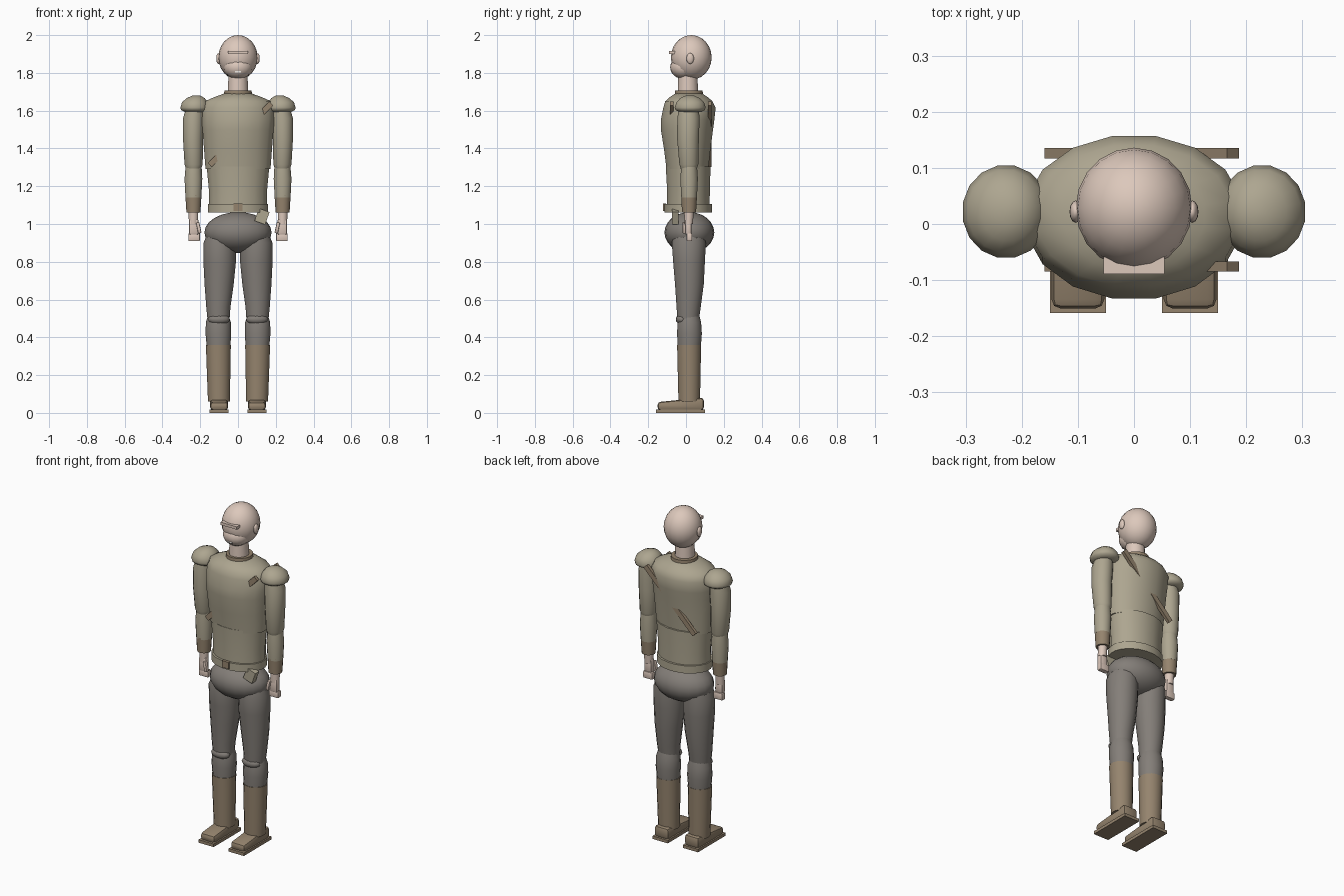
import bpy, bmesh, math
from mathutils import Matrix, Vector


def mat(name, c):
    m = bpy.data.materials.new(name)
    m.diffuse_color = (*c, 1)
    return m


SKIN = mat("skin", (0.72, 0.58, 0.50))
CLOTH = mat("tunic_cloth", (0.42, 0.38, 0.28))
GREY = mat("trouser_cloth", (0.23, 0.21, 0.19))
BROWN = mat("leather", (0.30, 0.23, 0.155))
PALE = mat("pale", (0.85, 0.82, 0.78))


def finish(bm, name, m, angle=50):
    bmesh.ops.recalc_face_normals(bm, faces=bm.faces)
    me = bpy.data.meshes.new(name)
    bm.to_mesh(me)
    bm.free()
    me.materials.append(m)
    ob = bpy.data.objects.new(name, me)
    bpy.context.collection.objects.link(ob)
    bpy.ops.object.select_all(action='DESELECT')
    bpy.context.view_layer.objects.active = ob
    ob.select_set(True)
    if angle:
        bpy.ops.object.shade_smooth_by_angle(angle=math.radians(angle))
    return ob


def loft(name, rings, m, n=16, angle=50):
    """Elliptical rings: (z, x centre, x radius, y front, y back)."""
    bm = bmesh.new()
    loops = []
    for z, cx, rx, y0, y1 in rings:
        loop = []
        for i in range(n):
            a = (i + 0.5) * math.tau / n
            k = 1 / math.cos(math.pi / n)
            loop.append(bm.verts.new((cx + rx * k * math.cos(a),
                                      (y0 + y1) / 2 + (y1 - y0) / 2 * k * math.sin(a), z)))
        loops.append(loop)
    for a, b in zip(loops, loops[1:]):
        for i in range(n):
            bm.faces.new((a[i], a[(i + 1) % n], b[(i + 1) % n], b[i]))
    bm.faces.new(loops[0])
    bm.faces.new(loops[-1])
    return finish(bm, name, m, angle)


def ball(name, c, r, m, u=20, v=12):
    bm = bmesh.new()
    bmesh.ops.create_uvsphere(bm, u_segments=u, v_segments=v, radius=1,
                              matrix=Matrix.Translation(c) @ Matrix.Diagonal((*r, 1)))
    return finish(bm, name, m)


def box(name, c, size, m, tilt=0, bevel=0):
    bm = bmesh.new()
    bmesh.ops.create_cube(bm, size=1, matrix=Matrix.Diagonal((*size, 1)))
    if bevel:
        bmesh.ops.bevel(bm, geom=bm.edges[:], offset=bevel, segments=2, profile=0.5, affect='EDGES')
    bmesh.ops.transform(bm, verts=bm.verts,
                        matrix=Matrix.Translation(c) @ Matrix.Rotation(math.radians(tilt), 4, 'Y'))
    return finish(bm, name, m, 40 if bevel else 0)


# Head
ball("head", (0, 0.028, 1.882), (0.104, 0.108, 0.118), SKIN)
ball("jaw", (0, -0.014, 1.83), (0.076, 0.07, 0.062), SKIN)
box("visor", (0, -0.074, 1.908), (0.108, 0.03, 0.017), SKIN)
box("mouth", (0, -0.074, 1.806), (0.034, 0.012, 0.008), PALE)
loft("neck", [(1.67, 0, 0.055, -0.045, 0.065), (1.80, 0, 0.05, -0.04, 0.06)], SKIN)
loft("collar", [(1.68, 0, 0.075, -0.06, 0.09), (1.707, 0, 0.072, -0.058, 0.088)], BROWN, 20)

# Torso
loft("chest", [(1.29, 0, 0.172, -0.103, 0.118), (1.40, 0, 0.18, -0.117, 0.13),
               (1.50, 0, 0.188, -0.133, 0.143), (1.55, 0, 0.192, -0.133, 0.15),
               (1.615, 0, 0.192, -0.12, 0.157), (1.65, 0, 0.175, -0.11, 0.14),
               (1.672, 0, 0.125, -0.085, 0.115), (1.692, 0, 0.07, -0.055, 0.085)], CLOTH, 16, 60)
loft("waist", [(1.06, 0, 0.153, -0.1, 0.125), (1.18, 0, 0.154, -0.1, 0.126),
               (1.305, 0, 0.166, -0.107, 0.13)], CLOTH)
loft("belt", [(1.06, 0, 0.16, -0.114, 0.138), (1.105, 0, 0.16, -0.114, 0.138)], CLOTH, 20)
box("buckle", (0, -0.113, 1.089), (0.045, 0.016, 0.04), BROWN)
box("pouch", (0.127, -0.057, 1.04), (0.06, 0.036, 0.07), CLOTH, 20)
for label, y in (("front", -0.076), ("back", 0.126)):
    box(label + "_strap", (0.014, y, 1.475), (0.46, 0.018, 0.03), BROWN, -45)

# Hips
ball("pelvis", (0, 0.018, 0.955), (0.178, 0.132, 0.108), GREY)

# Limbs, one set per side
for side, s in (("left", 1), ("right", -1)):
    def limb(part, rings, m, n=16):
        return loft(f"{side}_{part}", [(z, s * x, r, a, b) for z, x, r, a, b in rings], m, n)

    ball(side + "_ear", (s * 0.104, 0.022, 1.876), (0.011, 0.02, 0.029), SKIN, 12, 8)

    # Arm
    limb("shoulder_pad", [(1.592, 0.225, 0.055, -0.035, 0.08), (1.604, 0.228, 0.074, -0.055, 0.1),
                          (1.617, 0.228, 0.077, -0.06, 0.104), (1.645, 0.228, 0.068, -0.05, 0.095),
                          (1.667, 0.224, 0.047, -0.03, 0.072), (1.68, 0.22, 0.02, 0.0, 0.042)], CLOTH)
    limb("upper_arm", [(1.295, 0.235, 0.04, -0.028, 0.058), (1.315, 0.235, 0.048, -0.035, 0.065),
                       (1.45, 0.238, 0.053, -0.047, 0.068), (1.56, 0.235, 0.056, -0.046, 0.072),
                       (1.63, 0.225, 0.045, -0.035, 0.065)], CLOTH)
    limb("forearm", [(1.14, 0.236, 0.042, -0.025, 0.058), (1.24, 0.236, 0.047, -0.03, 0.063),
                     (1.31, 0.235, 0.042, -0.025, 0.058)], CLOTH)
    limb("cuff", [(1.06, 0.236, 0.037, -0.021, 0.053), (1.15, 0.236, 0.0425, -0.0255, 0.0585)], BROWN)
    limb("wrist", [(1.0, 0.236, 0.024, -0.008, 0.036), (1.075, 0.236, 0.026, -0.01, 0.042)], SKIN, 12)
    box(side + "_palm", (s * 0.234, 0.012, 0.985), (0.05, 0.034, 0.085), SKIN, 0, 0.01)
    box(side + "_fingers", (s * 0.232, 0.018, 0.93), (0.062, 0.03, 0.042), SKIN, 0, 0.006)
    box(side + "_thumb", (s * 0.208, -0.006, 0.98), (0.018, 0.024, 0.06), SKIN, s * 12, 0.005)

    # Leg
    limb("thigh", [(0.49, 0.103, 0.058, -0.045, 0.068), (0.56, 0.104, 0.064, -0.05, 0.078),
                   (0.68, 0.1, 0.077, -0.058, 0.094), (0.80, 0.097, 0.086, -0.068, 0.1),
                   (0.90, 0.097, 0.085, -0.075, 0.105), (0.96, 0.09, 0.07, -0.06, 0.095)], GREY)
    limb("shin", [(0.345, 0.103, 0.062, -0.044, 0.078), (0.42, 0.104, 0.068, -0.047, 0.084),
                  (0.48, 0.104, 0.066, -0.045, 0.08), (0.525, 0.104, 0.052, -0.034, 0.068)], GREY)
    ball(side + "_knee", (s * 0.101, -0.02, 0.495), (0.058, 0.034, 0.029), GREY, 16, 8)
    limb("boot_shaft", [(0.06, 0.101, 0.058, -0.04, 0.074), (0.36, 0.104, 0.066, -0.047, 0.08)], BROWN)

    # Foot tapering to the toe, on a flat sole
    foot = box(side + "_foot", (s * 0.1, -0.028, 0.047), (0.094, 0.245, 0.066), BROWN, 0, 0.016)
    for v in foot.data.vertices:
        if v.co.z > 0.04:
            v.co.z -= 0.022 * min(1, max(0, (0.0 - v.co.y) / 0.14))
    box(side + "_sole", (s * 0.1, -0.029, 0.009), (0.1, 0.26, 0.018), BROWN)
